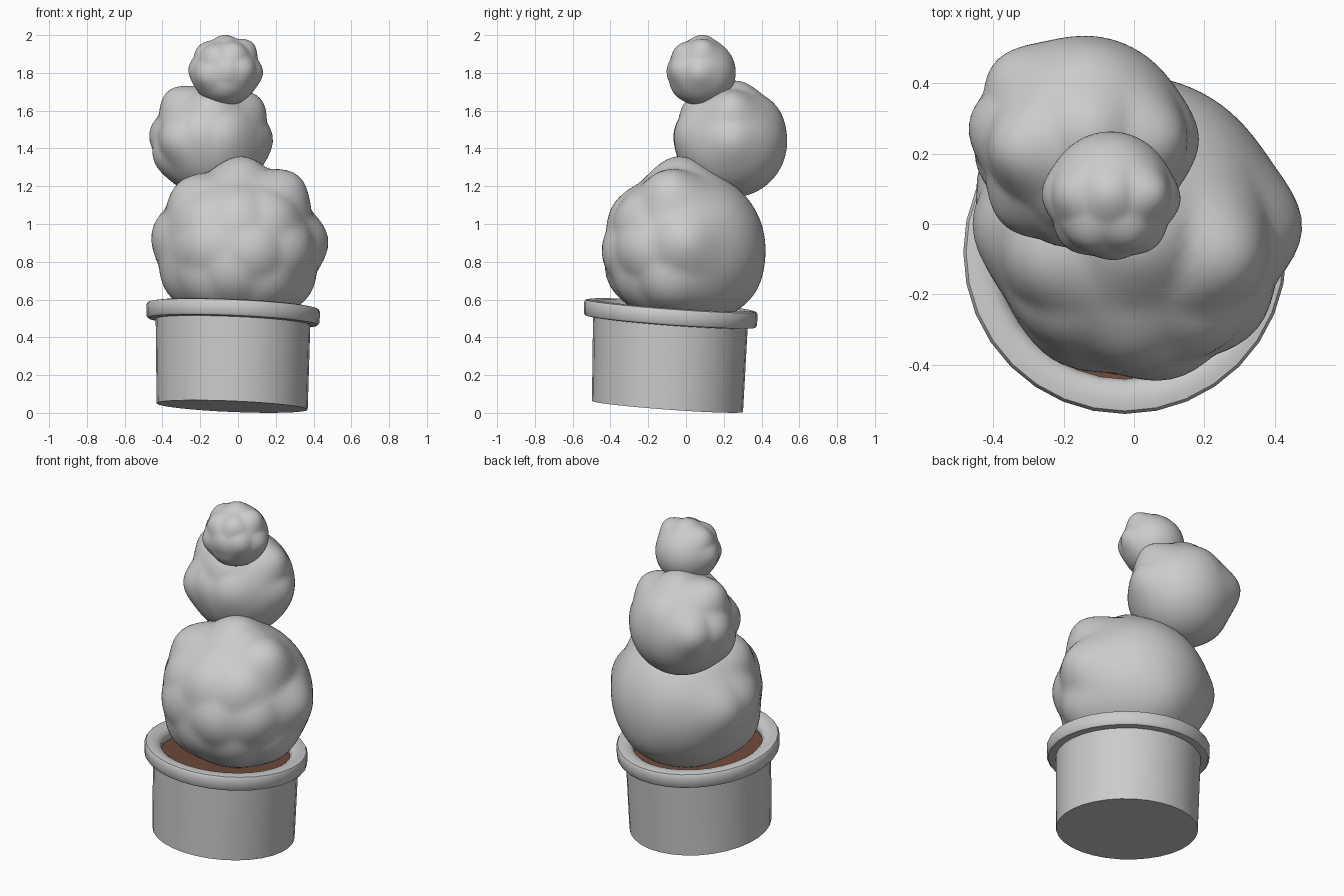
import bpy, bmesh, math
from mathutils import Vector

if "Cube" in bpy.data.objects:
    bpy.data.objects.remove(bpy.data.objects["Cube"])


def finish(bm, name, material=None, angle=40):
    mesh = bpy.data.meshes.new(name)
    bmesh.ops.recalc_face_normals(bm, faces=bm.faces[:])
    bm.to_mesh(mesh)
    bm.free()
    obj = bpy.data.objects.new(name, mesh)
    bpy.context.collection.objects.link(obj)
    if material:
        mesh.materials.append(material)
    bpy.ops.object.select_all(action='DESELECT')
    obj.select_set(True)
    bpy.context.view_layer.objects.active = obj
    bpy.ops.object.shade_smooth_by_angle(angle=math.radians(angle))
    return obj


def lathe(name, profile, closed=False, material=None, sides=32):
    bm = bmesh.new()
    verts = [bm.verts.new((r, 0, z)) for r, z in profile]
    pairs = list(zip(verts, verts[1:]))
    if closed:
        pairs.append((verts[-1], verts[0]))
    edges = [bm.edges.new(p) for p in pairs]
    bmesh.ops.spin(bm, geom=verts + edges, cent=(0, 0, 0), axis=(0, 0, 1),
                   angle=math.tau, steps=sides)
    bmesh.ops.remove_doubles(bm, verts=bm.verts[:], dist=1e-4)
    return finish(bm, name, material)


def lumpy_ball(name, centre, radius, width, lumps):
    bm = bmesh.new()
    bmesh.ops.create_icosphere(bm, subdivisions=5, radius=1)
    lumps = [(Vector(l[:3]).normalized(), l[3]) for l in lumps]
    for v in bm.verts:
        d = v.co.normalized()
        push = max(a * math.exp(-(d.angle(n) / width) ** 2) for n, a in lumps)
        v.co = Vector(centre) + d * (radius + push)
    return finish(bm, name, angle=60)


# Pot: body, rounded rim and soil, all sheared to the same slope
soil_brown = bpy.data.materials.new("soil_brown")
soil_brown.diffuse_color = (0.16, 0.07, 0.04, 1)
soil_brown.use_nodes = True
soil_brown.node_tree.nodes["Principled BSDF"].inputs["Base Color"].default_value = soil_brown.diffuse_color
rim_profile = [(0.42, 0.446), (0.450, 0.450), (0.458, 0.460), (0.460, 0.52),
               (0.452, 0.533), (0.425, 0.538), (0.39, 0.533), (0.370, 0.52),
               (0.360, 0.498), (0.366, 0.470), (0.385, 0.450)]
pot = [
    lathe("pot_body", [(0, 0), (0.400, 0), (0.410, 0.48)]),
    lathe("pot_rim", rim_profile, closed=True),
    lathe("soil", [(0, 0.465), (0.385, 0.465)], material=soil_brown),
]
for part in pot:
    for v in part.data.vertices:
        x, y, z = v.co
        v.co = (x - 0.031 + 0.010 * z, y - 0.098 + 0.034 * z,
                z + 0.034 - 0.042 * x - 0.073 * y)

# Leaning stack of three balls: smooth at the back, lumpy in front (x, y, z, height)
lumpy_ball("large_ball", (0, 0, 0.87), 0.420, 0.34, [
    (0.05, -0.1, 1, 0.07), (0.62, -0.22, 0.75, 0.09), (1, -0.02, 0.1, 0.06),
    (-1, 0, 0.2, 0.045), (-0.65, -0.25, 0.72, 0.06), (-0.9, 0.35, 0.1, 0.05),
    (0.27, -1, -0.05, 0.035), (-0.5, -0.85, 0.05, 0.03), (0.75, -0.65, 0, 0.04),
    (0.02, -0.85, 0.5, 0.03), (-0.55, -0.65, 0.45, 0.03),
    (0.5, -0.65, 0.45, 0.04), (-0.1, -0.9, -0.4, 0.03),
    (0.8, -0.25, -0.5, 0.04), (-0.8, -0.25, -0.45, 0.03),
    (0.45, -0.7, -0.5, 0.03), (-0.5, -0.7, -0.5, 0.03),
    (0.1, 0.8, -0.5, 0.015)])
lumpy_ball("middle_ball", (-0.14, 0.24, 1.435), 0.295, 0.36, [
    (-1, 0.15, 0.15, 0.04), (-0.65, -0.1, 0.75, 0.06), (0.05, 0.1, 1, 0.03),
    (0.75, 0, 0.66, 0.05), (1, 0, 0.05, 0.03), (-0.3, -1, 0.2, 0.02),
    (0.35, -0.95, 0.2, 0.02), (-0.95, -0.2, -0.3, 0.03),
    (-0.68, -0.7, 0.05, 0.04), (-0.75, 0.65, 0.15, 0.045),
    (0, -0.7, 0.7, 0.03), (0.05, 0.8, 0.6, 0.01)])
lumpy_ball("small_ball", (-0.067, 0.085, 1.803), 0.178, 0.36, [
    (0, 0, 1, 0.02), (-0.7, 0, 0.7, 0.02), (0.65, 0, 0.72, 0.035),
    (1, -0.1, 0, 0.022), (-1, 0, 0.1, 0.018), (-0.65, -0.75, -0.1, 0.02),
    (0.1, -1, 0.05, 0.01), (0.65, -0.75, 0.1, 0.02), (-0.4, -0.7, 0.6, 0.02),
    (0.35, -0.65, 0.65, 0.022), (0, -0.8, -0.6, 0.008)])
